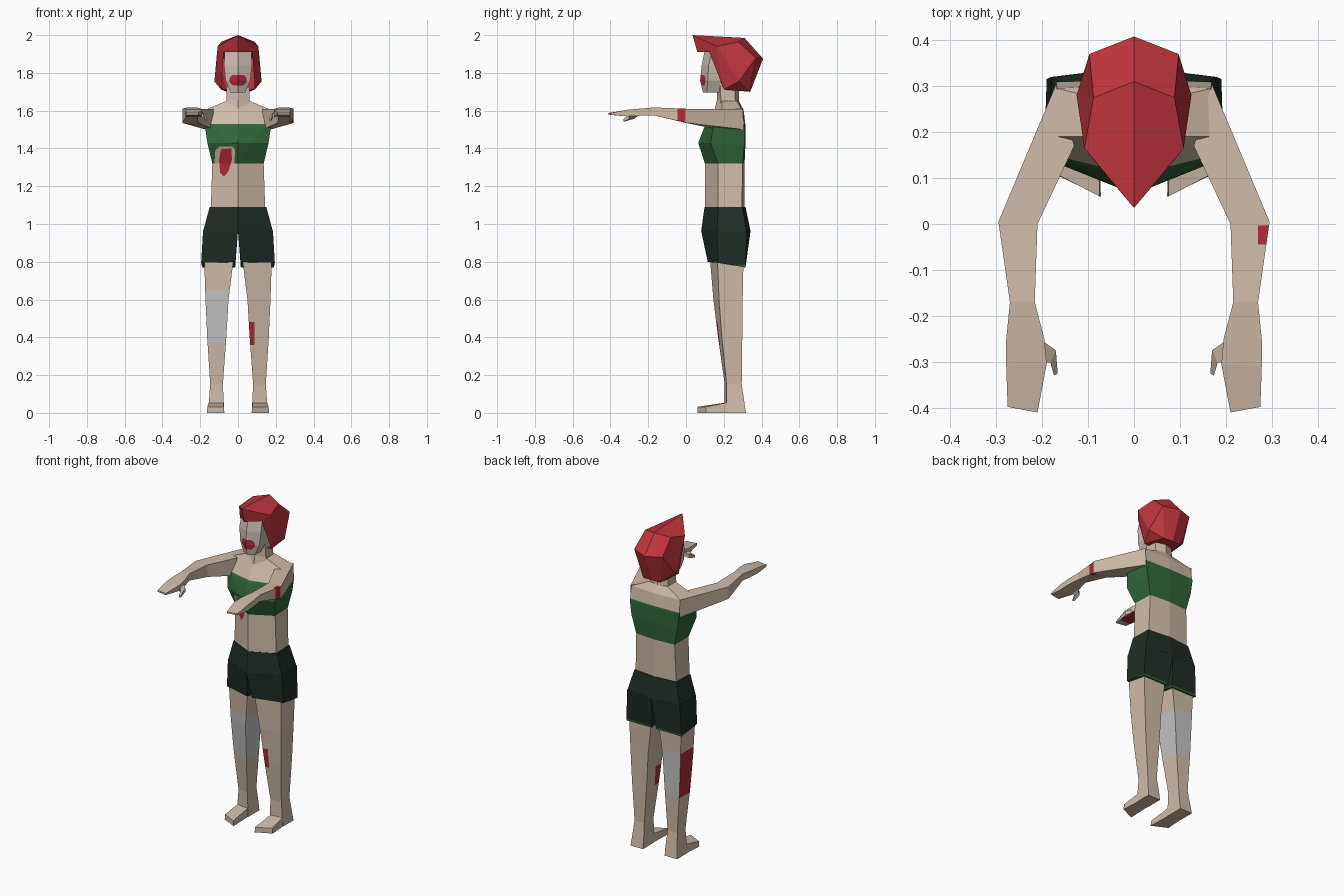
import bpy, bmesh
from mathutils import Vector

if "Cube" in bpy.data.objects:
    bpy.data.objects.remove(bpy.data.objects["Cube"])

COLOURS = {
    "skin": (0.62, 0.50, 0.40), "face_skin": (0.58, 0.51, 0.45),
    "hair_red": (0.52, 0.035, 0.045), "blood_red": (0.45, 0.022, 0.04),
    "top_green": (0.03, 0.135, 0.045), "shorts_dark": (0.014, 0.026, 0.018),
    "bandage_grey": (0.55, 0.55, 0.56),
}
NAMES = list(COLOURS)
MATS = []
for n, c in COLOURS.items():
    m = bpy.data.materials.new(n)
    m.diffuse_color = (*c, 1)
    m.use_nodes = True
    m.node_tree.nodes["Principled BSDF"].inputs["Base Color"].default_value = m.diffuse_color
    MATS.append(m)


def loft(rings, colour, sx=1):
    """Closed skin through rings of equal point count, sx=-1 mirrors it."""
    bm = bmesh.new()
    rows = [[bm.verts.new((p[0] * sx, p[1], p[2])) for p in r] for r in rings]
    n = len(rows[0])
    for a, b in zip(rows, rows[1:]):
        for i in range(n):
            j = (i + 1) % n
            bm.faces.new((a[i], a[j], b[j], b[i]))
    bm.faces.new(rows[0])
    bm.faces.new(rows[-1])
    bmesh.ops.recalc_face_normals(bm, faces=bm.faces)
    for f in bm.faces:
        f.material_index = NAMES.index(colour)
    return bm


def span(axis, lo, hi):
    """Two planes keeping lo < axis < hi."""
    n = Vector((0, 0, 0))
    n[axis] = 1
    return [(n * lo, n), (n * hi, -n)]


def outline(pts):
    """Planes of a convex counter-clockwise outline in x and z."""
    return [(Vector((p[0], 0, p[1])), Vector((p[1] - q[1], 0, q[0] - p[0])).normalized())
            for p, q in zip(pts, pts[1:] + pts[:1])]


def paint(bm, colour, planes, facing=lambda n: True):
    """Cut the region inside the planes into the faces and colour it."""
    def region(k):
        bm.normal_update()
        return [f for f in bm.faces if facing(f.normal) and
                all((f.calc_center_median() - c).dot(n) > 0 for c, n in planes[:k])]

    def touching(c, n):
        return [f for f in bm.faces if facing(f.normal)
                and any((v.co - c).dot(n) > 0 for v in f.verts)]
    for k, (c, n) in enumerate(planes):
        fs = region(k) if k else touching(c, n)
        es = {e for f in fs for e in f.edges}
        vs = {v for f in fs for v in f.verts}
        bmesh.ops.bisect_plane(bm, geom=fs + list(es) + list(vs), dist=1e-5,
                               plane_co=c, plane_no=n)
    for f in region(len(planes)):
        f.material_index = NAMES.index(colour)


def finish(name, bm):
    me = bpy.data.meshes.new(name)
    bm.to_mesh(me)
    bm.free()
    for m in MATS:
        me.materials.append(m)
    ob = bpy.data.objects.new(name, me)
    bpy.context.collection.objects.link(ob)
    return ob


def six(z, yf, w, yfs, ybs, yb):
    """Six-sided body section: centre front, sides, centre back."""
    return [(0, yf, z), (w, yfs, z), (w * 0.97, ybs, z),
            (0, yb, z), (-w * 0.97, ybs, z), (-w, yfs, z)]


# Torso with cropped top, tear and wound
bm = loft([six(1.05, .10, .145, .17, .295, .31), six(1.32, .10, .136, .17, .30, .31),
           six(1.43, .065, .162, .13, .31, .315), six(1.52, .10, .175, .145, .31, .315),
           six(1.605, .15, .172, .19, .295, .305), six(1.65, .17, .065, .19, .27, .28)], "skin")
front = lambda n: n.y < -0.3
paint(bm, "top_green", span(2, 1.32, 1.53))
paint(bm, "skin", outline([(-.125, 1.315), (-.02, 1.315), (-.015, 1.395), (-.03, 1.41),
                           (-.10, 1.41), (-.12, 1.39)]), front)
paint(bm, "blood_red", outline([(-.095, 1.27), (-.075, 1.25), (-.05, 1.28), (-.032, 1.34),
                                (-.035, 1.40), (-.09, 1.395), (-.10, 1.34)]), front)
finish("torso", bm)

# Neck and head with mouth
finish("neck", loft([six(1.60, .15, .066, .18, .27, .29), six(1.66, .165, .062, .185, .26, .28),
                     six(1.76, .165, .058, .18, .26, .28)], "skin"))
bm = loft([six(1.695, .09, .038, .11, .22, .24), six(1.76, .075, .066, .115, .25, .28),
           six(1.84, .083, .074, .12, .27, .30), six(1.925, .10, .07, .14, .27, .30)], "face_skin")
paint(bm, "blood_red", outline([(-.025, 1.732), (.025, 1.732), (.044, 1.75), (.044, 1.775),
                                (.03, 1.79), (-.03, 1.79), (-.044, 1.775), (-.044, 1.75)]), front)
finish("head", bm)

# Hair: faceted half, mirrored
V = dict(T=(0, .035, 2.0), M=(0, .31, 1.985), S=(.088, .275, 1.965), F=(.108, .165, 1.94),
         L=(0, .06, 1.91), G=(.076, .125, 1.91), D=(.09, .20, 1.712), O=(.125, .28, 1.755),
         B=(.097, .37, 1.88), C=(0, .408, 1.875), E=(.06, .335, 1.70), K=(0, .34, 1.70),
         H=(0, .20, 1.712))
bm = bmesh.new()
vs = {k: bm.verts.new(p) for k, p in V.items()}
for face in "TFSM TLGF FGD FDO FOS SOB SBCM BEKC BOE ODE DHKE".split():
    bm.faces.new([vs[k] for k in face])
geo = bmesh.ops.duplicate(bm, geom=bm.verts[:] + bm.edges[:] + bm.faces[:])["geom"]
for v in [g for g in geo if isinstance(g, bmesh.types.BMVert)]:
    v.co.x *= -1
bmesh.ops.remove_doubles(bm, verts=bm.verts, dist=1e-4)
bmesh.ops.recalc_face_normals(bm, faces=bm.faces)
for f in bm.faces:
    f.material_index = NAMES.index("hair_red")
finish("hair", bm)

# Shorts, upper part
finish("shorts_hips", loft([six(1.09, .098, .15, .17, .30, .315),
                            six(.96, .08, .185, .165, .32, .342)], "shorts_dark"))

for sx, side in ((1, "left"), (-1, "right")):
    # Shorts leg with green hem
    bm = loft([[(0, .08, .965), (.185, .165, .965), (.18, .32, .965), (0, .342, .965)],
               [(.015, .115, .80), (.195, .17, .795), (.19, .315, .77), (.015, .315, .77)]],
              "shorts_dark", sx)
    paint(bm, "top_green", span(2, 0, .782))
    paint(bm, "top_green", span(2, 0, .9), lambda n: n.z < -0.8)
    finish(side + "_shorts_leg", bm)

    # Leg: inner x, outer x, inner front y, outer front y, back y, height
    rows = [(.02, .18, .125, .165, .305, .84), (.05, .172, .145, .175, .30, .60),
            (.062, .163, .17, .19, .298, .40), (.08, .147, .205, .215, .295, .15),
            (.075, .155, .205, .215, .31, .05), (.075, .16, .205, .215, .317, 0)]
    bm = loft([[(a, f, z), (b, g, z), (b, k, z), (a, k, z)] for a, b, f, g, k, z in rows],
              "skin", sx)
    if sx > 0:
        paint(bm, "blood_red", span(2, .36, .48) + span(0, -1, .088) + span(1, 0, .215))
    else:
        paint(bm, "bandage_grey", span(2, .37, .65))
        paint(bm, "blood_red", span(2, .37, .65), lambda n: n.x < -0.7)
    finish(side + "_leg", bm)

    # Foot
    finish(side + "_foot", loft(
        [[(.078, .215, 0), (.157, .225, 0), (.155, .225, .055), (.078, .215, .055)],
         [(.072, .06, 0), (.165, .105, 0), (.162, .105, .032), (.075, .06, .032)]], "skin", sx))

    # Arm and hand: inner x, y, outer x, y, top, bottom
    rows = [(.13, .17, .17, .303, 1.608, 1.50), (.21, 0, .295, .005, 1.61, 1.535),
            (.216, -.17, .27, -.17, 1.617, 1.575), (.195, -.25, .278, -.25, 1.61, 1.573),
            (.19, -.305, .278, -.31, 1.605, 1.57), (.21, -.41, .275, -.398, 1.588, 1.578)]
    bm = loft([[(a, b, t), (c, d, t), (c, d, u), (a, b, u)] for a, b, c, d, t, u in rows],
              "skin", sx)
    if sx > 0:
        paint(bm, "blood_red", span(1, -.045, -.003) + span(0, .27, 1))
    else:
        paint(bm, "blood_red", span(1, -.36, -.19), lambda n: n.z < -0.6)
    finish(side + "_arm", bm)

    # Thumb
    finish(side + "_thumb", loft(
        [[(.205, -.25, 1.60), (.205, -.30, 1.60), (.205, -.30, 1.575), (.205, -.25, 1.575)],
         [(.17, -.275, 1.58), (.182, -.302, 1.58), (.182, -.302, 1.557), (.17, -.275, 1.557)],
         [(.166, -.325, 1.556), (.174, -.33, 1.556), (.174, -.33, 1.543), (.166, -.325, 1.543)]],
        "skin", sx))
